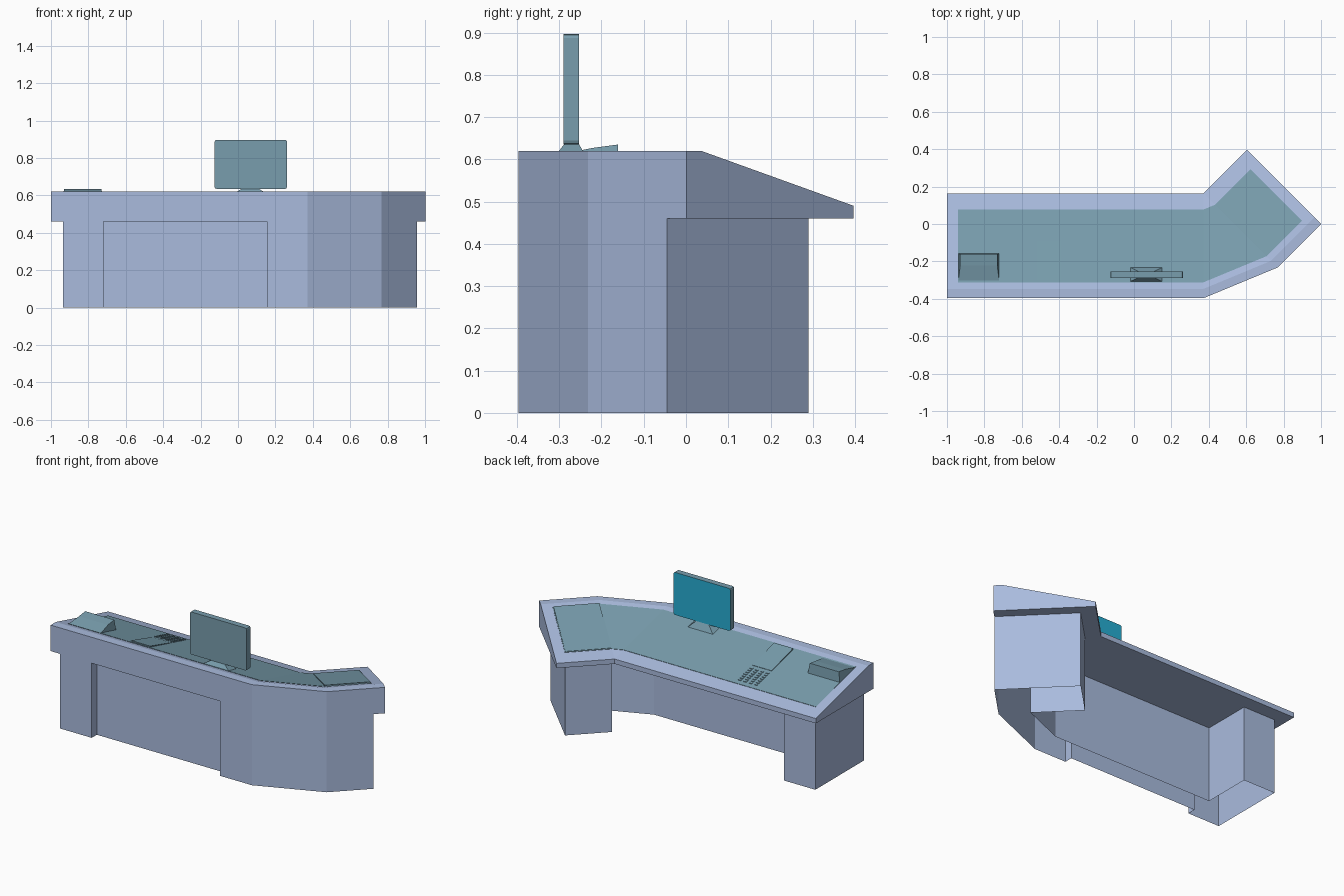
import bpy, bmesh, math
from mathutils import Vector

if "Cube" in bpy.data.objects:
    bpy.data.objects.remove(bpy.data.objects["Cube"])


def material(name, col):
    m = bpy.data.materials.new(name)
    m.diffuse_color = (*col, 1)
    m.use_nodes = True
    m.node_tree.nodes["Principled BSDF"].inputs["Base Color"].default_value = m.diffuse_color
    return m


DESK = material("pale blue grey", (0.40, 0.50, 0.73))
TEAL = material("dull teal", (0.19, 0.34, 0.42))
SCREEN = material("bright cyan", (0.02, 0.42, 0.65))


def finish(bm, name, mats):
    bmesh.ops.remove_doubles(bm, verts=bm.verts, dist=1e-4)
    bmesh.ops.recalc_face_normals(bm, faces=bm.faces)
    me = bpy.data.meshes.new(name)
    bm.to_mesh(me)
    bm.free()
    for m in mats:
        me.materials.append(m)
    ob = bpy.data.objects.new(name, me)
    bpy.context.collection.objects.link(ob)
    return ob


# Plan frame: W is the desk depth, the wing turns 45 degrees about PIVOT
W, WING, R = 0.56, 0.33, math.sqrt(0.5)
PIVOT = Vector((0.372, 0.1635))
IN_A, IN_B = Vector((0, 1)), Vector((-R, R))      # inward directions
FRONT_Y = PIVOT.y - W
CORNER_B, CORNER_C = PIVOT - IN_A * W, PIVOT - IN_B * W


def main_at(x):
    return Vector((x, FRONT_Y)), IN_A


def wing_at(s):
    return CORNER_C + Vector((R, R)) * s, IN_B


def slope(t):
    return 0.62 - max(0, t - 0.05) * 0.13 / 0.51


def sweep(bm, stations, profile):
    """Closed (depth, height) profile carried through plan stations."""
    rings = []
    for o, d in stations:
        rings.append([bm.verts.new((*(o + d * t), z)) for t, z in profile])
    n = len(profile)
    for a, b in zip(rings, rings[1:]):
        for i in range(n):
            j = (i + 1) % n
            bm.faces.new((a[i], a[j], b[j], b[i]))
    bm.faces.new(rings[0])
    bm.faces.new(rings[-1][::-1])


def plate_profile(t0, t1, h0, h1):
    return [(t0, slope(t0) + h0), (t1, slope(t1) + h1),
            (t1, slope(t1) - 0.004), (t0, slope(t0) - 0.004)]


# Desk top with sloping surface
bm = bmesh.new()
sweep(bm, [main_at(-1), (CORNER_B, IN_A), (CORNER_C, IN_B), wing_at(WING)],
      [(0, 0.46), (0, 0.62), (0.05, 0.62), (W, 0.49), (W, 0.46)])
finish(bm, "desk_top", [DESK])

# Teal work surface
bm = bmesh.new()
sweep(bm, [main_at(-0.94), (CORNER_B, IN_A), (CORNER_C, IN_B), wing_at(WING - 0.062)],
      plate_profile(0.085, 0.474, 0.002, 0.002))
finish(bm, "work_surface", [TEAL])

# Base walls: two pedestals, back panel and front recess (open underneath)
bm = bmesh.new()
end = wing_at(WING - 0.064)[0]
outline = [(-0.935, FRONT_Y), (-0.72, FRONT_Y), (-0.72, FRONT_Y + 0.05),
           (0.155, FRONT_Y + 0.05), (0.155, FRONT_Y), CORNER_B, CORNER_C, end,
           end + IN_B * 0.472, CORNER_C + IN_B * 0.472, CORNER_C + IN_B * 0.175,
           CORNER_B + IN_A * 0.175, (-0.72, FRONT_Y + 0.175),
           (-0.72, FRONT_Y + 0.472), (-0.935, FRONT_Y + 0.472)]
low = [bm.verts.new((p[0], p[1], 0)) for p in outline]
high = [bm.verts.new((p[0], p[1], 0.46)) for p in outline]
for i in range(len(outline)):
    j = (i + 1) % len(outline)
    bm.faces.new((low[i], low[j], high[j], high[i]))
finish(bm, "desk_base", [DESK])

# Tilted touch panel on the wing
bm = bmesh.new()
sweep(bm, [wing_at(0.004), wing_at(WING - 0.066)], plate_profile(0.088, 0.47, 0.009, 0.004))
finish(bm, "wing_panel", [TEAL])

# Keypad display plate
bm = bmesh.new()
sweep(bm, [main_at(-0.52), main_at(-0.39)], plate_profile(0.096, 0.305, 0.009, 0.004))
finish(bm, "keypad_display", [TEAL])

# Keypad keys
bm = bmesh.new()
for c in range(4):
    for r in range(7):
        x, t = -0.521 + c * 0.037, 0.327 + r * 0.0185
        sweep(bm, [main_at(x), main_at(x + 0.02)], plate_profile(t, t + 0.009, 0.006, 0.006))
finish(bm, "keypad_keys", [TEAL])

# Console box with narrowed top
bm = bmesh.new()
sweep(bm, [main_at(-0.94), main_at(-0.72)],
      [(0.085, 0.609), (0.175, 0.627), (0.235, 0.635), (0.24, 0.565), (0.085, 0.605)])
for v in bm.verts:
    if v.co.z > 0.62:
        v.co.x = -0.83 + (v.co.x + 0.83) * 0.9
finish(bm, "console_box", [TEAL])


def box(bm, lo, hi):
    bmesh.ops.create_cube(bm, size=1)
    for v in bm.verts:
        for k in range(3):
            v.co[k] = hi[k] if v.co[k] > 0 else lo[k]


# Monitor with rounded corners and a cyan screen facing the operator
bm = bmesh.new()
box(bm, (-0.125, -0.29, 0.635), (0.262, -0.253, 0.897))
edges = [e for e in bm.edges if abs(e.verts[0].co.y - e.verts[1].co.y) > 0.01]
bmesh.ops.bevel(bm, geom=edges, offset=0.01, segments=2, profile=0.5, affect='EDGES')
bm.normal_update()
for f in bm.faces:
    f.material_index = 1 if f.normal.y > 0.9 else 0
finish(bm, "monitor", [TEAL, SCREEN])

# Monitor foot, tapering upward
bm = bmesh.new()
box(bm, (-0.02, -0.307, 0.596), (0.15, -0.232, 0.637))
for v in bm.verts:
    if v.co.z > 0.62:
        v.co.x = 0.065 + (v.co.x - 0.065) * 0.5
        v.co.y = -0.271 + (v.co.y + 0.271) * 0.45
    elif v.co.y < -0.27:
        v.co.z = 0.612
finish(bm, "monitor_foot", [TEAL])
